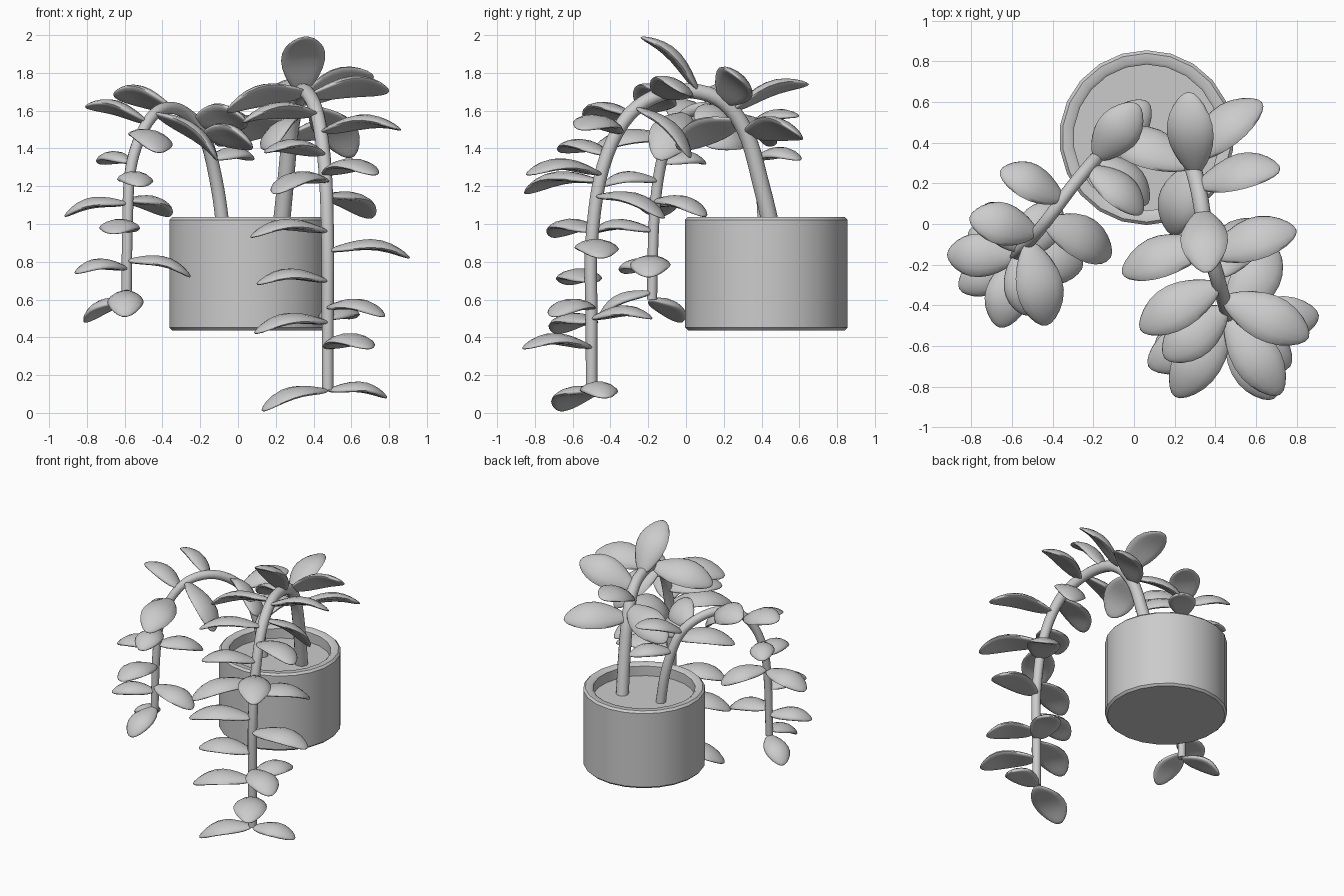
import bpy, bmesh, math
from mathutils import Vector

cube = bpy.data.objects.get("Cube")
if cube:
    bpy.data.objects.remove(cube, do_unlink=True)

grey = bpy.data.materials.new("plain_grey")
grey.use_nodes = True
colour = (0.6, 0.6, 0.6, 1)
grey.diffuse_color = colour
grey.node_tree.nodes["Principled BSDF"].inputs["Base Color"].default_value = colour

POT_CENTRE = Vector((0.062, 0.425, 0))


def finish(name, bm, angle=40):
    """Turn a bmesh into a named, smooth shaded object."""
    bmesh.ops.recalc_face_normals(bm, faces=bm.faces)
    mesh = bpy.data.meshes.new(name)
    bm.to_mesh(mesh)
    bm.free()
    mesh.materials.append(grey)
    obj = bpy.data.objects.new(name, mesh)
    bpy.context.collection.objects.link(obj)
    bpy.ops.object.select_all(action="DESELECT")
    obj.select_set(True)
    bpy.context.view_layer.objects.active = obj
    bpy.ops.object.shade_smooth_by_angle(angle=math.radians(angle))
    return obj


def lathe(name, profile, steps=22):
    """Spin a radius/height profile around the pot axis."""
    bm = bmesh.new()
    verts = [bm.verts.new((0, r, z)) for r, z in profile]
    edges = [bm.edges.new(pair) for pair in zip(verts, verts[1:])]
    bmesh.ops.spin(bm, geom=verts + edges, cent=(0, 0, 0), axis=(0, 0, 1),
                   angle=math.tau, steps=steps)
    bmesh.ops.remove_doubles(bm, verts=bm.verts, dist=0.0005)
    obj = finish(name, bm)
    obj.location = POT_CENTRE


def along(path, u):
    """Point on a smooth curve through the path; u counts path points."""
    i = min(int(u), len(path) - 2)
    t = u - i
    b, c = Vector(path[i]), Vector(path[i + 1])
    a = Vector(path[i - 1]) if i > 0 else b + b - c
    d = Vector(path[i + 2]) if i + 2 < len(path) else c + c - b
    return (b * 2 + (c - a) * t + (a * 2 - b * 5 + c * 4 - d) * t * t
            + (b * 3 - a - c * 3 + d) * t ** 3) / 2


def heading(path, u):
    """Direction of growth at a place on the path."""
    ahead = along(path, min(u + 0.05, len(path) - 1))
    return (ahead - along(path, max(u - 0.05, 0))).normalized()


def stem(name, path, thick, thin, sides=12, detail=5):
    """Tapering tube swept along the path."""
    bm = bmesh.new()
    count = (len(path) - 1) * detail
    rings = []
    for k in range(count + 1):
        centre = along(path, k / detail)
        tangent = heading(path, k / detail)
        across = tangent.cross(Vector((1, 0, 0))).normalized()
        other = tangent.cross(across)
        radius = thick + (thin - thick) * k / count
        rings.append([bm.verts.new(centre + radius * (
            across * math.cos(math.tau * s / sides)
            + other * math.sin(math.tau * s / sides))) for s in range(sides)])
    for low, high in zip(rings, rings[1:]):
        for s in range(sides):
            n = (s + 1) % sides
            bm.faces.new((low[s], low[n], high[n], high[s]))
    bm.faces.new(rings[0])
    bm.faces.new(rings[-1])
    finish(name, bm)


def leaf(name, path, place, tip):
    """Plump arched leaf whose upper face leans back along the stem."""
    base = along(path, place)
    upward = Vector((0, 0, 1)) - heading(path, place) * 0.65
    direction = tip - base
    length = direction.length
    direction.normalize()
    side = upward.cross(direction).normalized()
    normal = direction.cross(side)
    half_width = min(0.125, length * 0.33)
    bm = bmesh.new()
    bmesh.ops.create_uvsphere(bm, u_segments=14, v_segments=12, radius=1)
    for v in bm.verts:
        x, y, z = v.co
        t = (z + 1) / 2
        swell = 0.68 + 0.66 * t - 0.58 * t ** 3
        arch = 0.125 * length * math.sin(math.pi * t ** 1.2) - 0.02 * y * y
        v.co = (base + direction * length * t + side * y * half_width * swell
                + normal * (x * 0.028 + arch))
    finish(name, bm, 80)


# Pot with softened rims, and the soil inside it
lathe("pot", [(0, 0.437), (0.415, 0.437), (0.43, 0.452), (0.43, 1.022),
              (0.415, 1.037), (0.375, 1.037), (0.36, 1.025), (0.36, 0.9),
              (0, 0.9)])
lathe("soil", [(0, 0.95), (0.36, 0.95)])

# Two arching stems
right_path = [(0.22, 0.47, 0.9), (0.25, 0.4, 1.2), (0.28, 0.31, 1.5),
              (0.32, 0.16, 1.67), (0.36, -0.08, 1.7), (0.42, -0.3, 1.58),
              (0.46, -0.44, 1.3), (0.475, -0.5, 0.9), (0.475, -0.5, 0.5),
              (0.475, -0.5, 0.12)]
left_path = [(-0.07, 0.42, 0.9), (-0.11, 0.4, 1.2), (-0.18, 0.33, 1.47),
             (-0.3, 0.19, 1.6), (-0.42, 0.03, 1.6), (-0.51, -0.08, 1.48),
             (-0.57, -0.14, 1.28), (-0.585, -0.17, 1), (-0.59, -0.18, 0.6)]
stem("long_stem", right_path, 0.046, 0.03)
stem("short_stem", left_path, 0.036, 0.027)

# Leaves: place along the stem, then the tip
long_leaves = [
    (2.2, -0.12, 0.42, 1.42), (1.9, 0.63, 0.6, 1.47), (2.5, 0.27, 0.65, 1.74),
    (2.8, 0.72, 0.27, 1.78), (2.2, 0.18, -0.05, 1.4), (3.4, 0.36, -0.24, 1.99),
    (4.1, -0.06, -0.24, 1.6), (4.3, 0.8, -0.03, 1.7), (4.8, 0.6, 0.02, 1.35),
    (5, 0.03, -0.52, 1.54), (5.4, 0.86, -0.56, 1.5), (5.8, 0.15, -0.66, 1.38),
    (6.1, 0.72, -0.84, 1.26), (6.2, 0.2, -0.85, 1.16), (6.4, 0.7, -0.12, 1.03),
    (6.85, 0.07, -0.7, 0.93), (7.1, 0.91, -0.45, 0.82), (7.5, 0.1, -0.62, 0.68),
    (7.85, 0.77, -0.7, 0.51), (8, 0.59, -0.18, 0.5), (8.05, 0.09, -0.68, 0.42),
    (8.4, 0.69, -0.86, 0.34), (9, 0.13, -0.66, 0.01), (9, 0.79, -0.43, 0.08)]
short_leaves = [
    (1.5, 0.07, 0.6, 1.34), (2.1, 0.02, 0.59, 1.57), (2.4, 0.04, 0.05, 1.55),
    (2, 0.07, 0.1, 1.42), (4.2, -0.11, -0.15, 1.34), (3.4, -0.66, 0.26, 1.68),
    (4.6, -0.81, 0.03, 1.62), (5.1, -0.43, -0.5, 1.38), (5.8, -0.73, 0.1, 1.32),
    (6.2, -0.52, -0.45, 1.2), (6.65, -0.92, -0.15, 1.04),
    (6.6, -0.37, 0.1, 1.04), (7.1, -0.66, -0.51, 0.95),
    (7.6, -0.86, -0.32, 0.74), (7.5, -0.25, -0.2, 0.72),
    (7.9, -0.6, -0.46, 0.51), (8, -0.81, -0.03, 0.48)]
for label, path, leaves in (("long_stem_leaf", right_path, long_leaves),
                            ("short_stem_leaf", left_path, short_leaves)):
    for place, *tip in leaves:
        leaf(label, path, place, Vector(tip))
